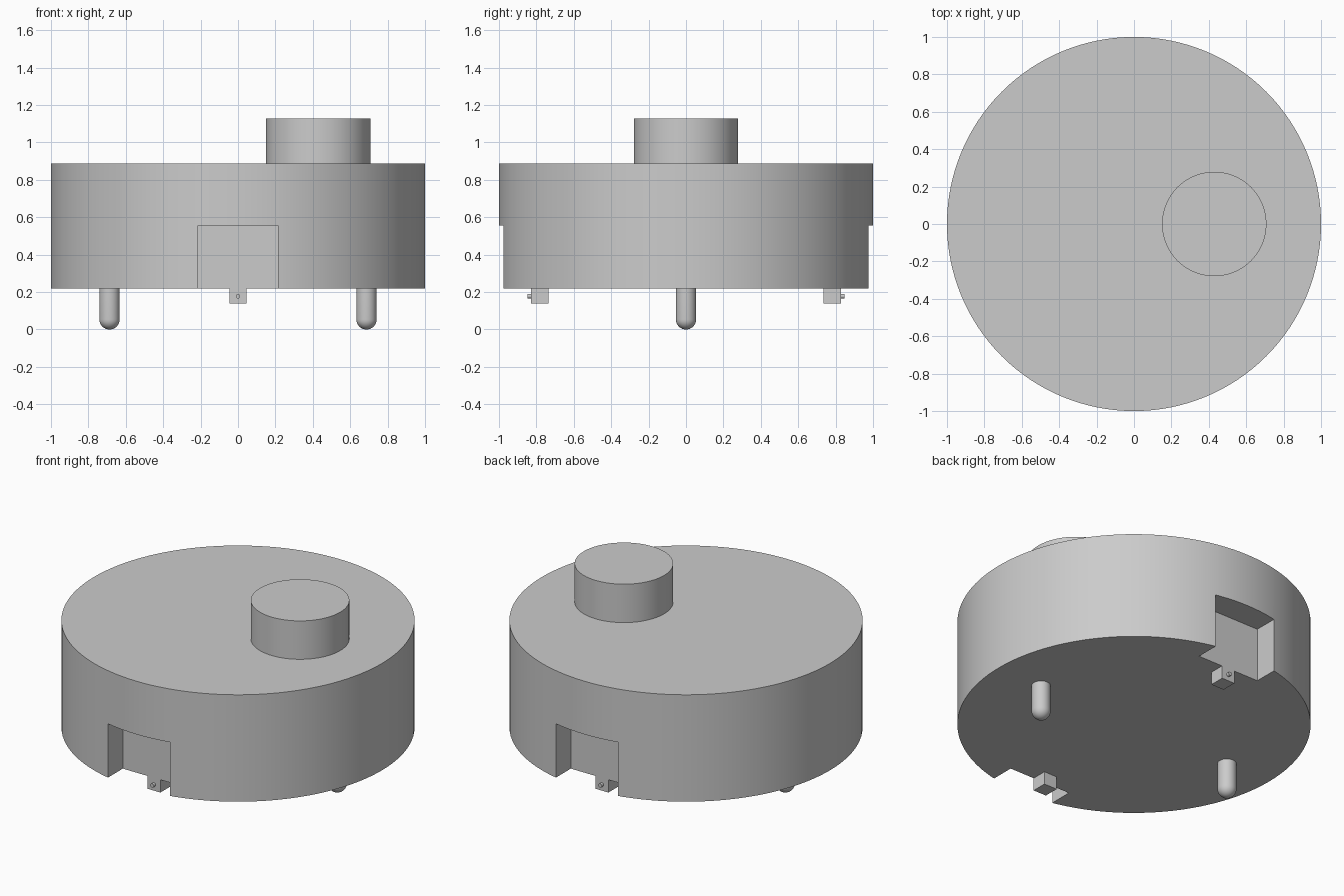
import bpy, math

cube = bpy.data.objects.get("Cube")
if cube:
    bpy.data.objects.remove(cube, do_unlink=True)

grey = bpy.data.materials.new("plain grey")
grey.use_nodes = True
grey.diffuse_color = (0.6, 0.6, 0.6, 1)
grey.node_tree.nodes["Principled BSDF"].inputs["Base Color"].default_value = (0.6, 0.6, 0.6, 1)

BASE, TOP = 0.22, 0.888      # underside and deck of the body
WALL = 0.83                  # distance of the notch walls from the centre


def finish(obj, name):
    obj.name = name
    obj.data.materials.clear()
    obj.data.materials.append(grey)
    return obj


def smooth(obj):
    bpy.ops.object.select_all(action="DESELECT")
    obj.select_set(True)
    bpy.context.view_layer.objects.active = obj
    bpy.ops.object.shade_smooth_by_angle(angle=math.radians(30))


def cylinder(name, radius, z0, z1, x=0, sides=96):
    bpy.ops.mesh.primitive_cylinder_add(vertices=sides, radius=radius, depth=z1 - z0,
                                        location=(x, 0, (z0 + z1) / 2))
    return finish(bpy.context.object, name)


def box(name, low, high):
    bpy.ops.mesh.primitive_cube_add(size=1, location=[(a + b) / 2 for a, b in zip(low, high)])
    obj = bpy.context.object
    obj.scale = [b - a for a, b in zip(low, high)]
    bpy.ops.object.transform_apply(location=False, rotation=False, scale=True)
    return finish(obj, name)


def leg(name, x, radius=0.054, steps=8, sides=32):
    # round-ended pin, lathed from a quarter circle and a straight side
    arc = [math.pi / 2 * i / steps for i in range(1, steps + 1)]
    rings = [(radius * math.sin(a), radius * (1 - math.cos(a))) for a in arc] + [(radius, BASE)]
    verts, faces = [(0, 0, 0)], []
    for r, z in rings:
        for s in range(sides):
            t = math.tau * s / sides
            verts.append((r * math.cos(t), r * math.sin(t), z))
    for s in range(sides):
        n = (s + 1) % sides
        faces.append((0, 1 + n, 1 + s))
        for k in range(len(rings) - 1):
            a, b = 1 + k * sides, 1 + (k + 1) * sides
            faces.append((a + s, a + n, b + n, b + s))
    faces.append(tuple(1 + (len(rings) - 1) * sides + s for s in range(sides)))
    mesh = bpy.data.meshes.new(name)
    mesh.from_pydata(verts, [], faces)
    obj = bpy.data.objects.new(name, mesh)
    bpy.context.collection.objects.link(obj)
    obj.location.x = x
    smooth(finish(obj, name))


# Drum body
body = cylinder("body", 1, BASE, TOP, sides=128)

for side, d in (("front", -1), ("back", 1)):
    # Notch cut into the rim
    ys = sorted((d * WALL, d * 1.2))
    cutter = box(side + "_notch_cutter", (-0.215, ys[0], 0), (0.215, ys[1], 0.556))
    cut = body.modifiers.new(side + "_notch", "BOOLEAN")
    cut.operation, cut.solver, cut.object = "DIFFERENCE", "EXACT", cutter
    bpy.context.view_layer.objects.active = body
    bpy.ops.object.modifier_apply(modifier=cut.name)
    bpy.data.objects.remove(cutter, do_unlink=True)

    # Sensor block flush with the notch wall, with its small pin
    ys = sorted((d * 0.735, d * WALL))
    box(side + "_sensor_block", (-0.045, ys[0], 0.14), (0.045, ys[1], BASE))
    bpy.ops.mesh.primitive_cylinder_add(vertices=16, radius=0.012, depth=0.03,
                                        location=(0, d * 0.833, 0.178),
                                        rotation=(math.pi / 2, 0, 0))
    smooth(finish(bpy.context.object, side + "_sensor_pin"))

smooth(body)

# Turret on the deck and the two supporting pins
smooth(cylinder("turret", 0.279, TOP, 1.128, x=0.429))
leg("left_leg", 0.687)
leg("right_leg", -0.687)
